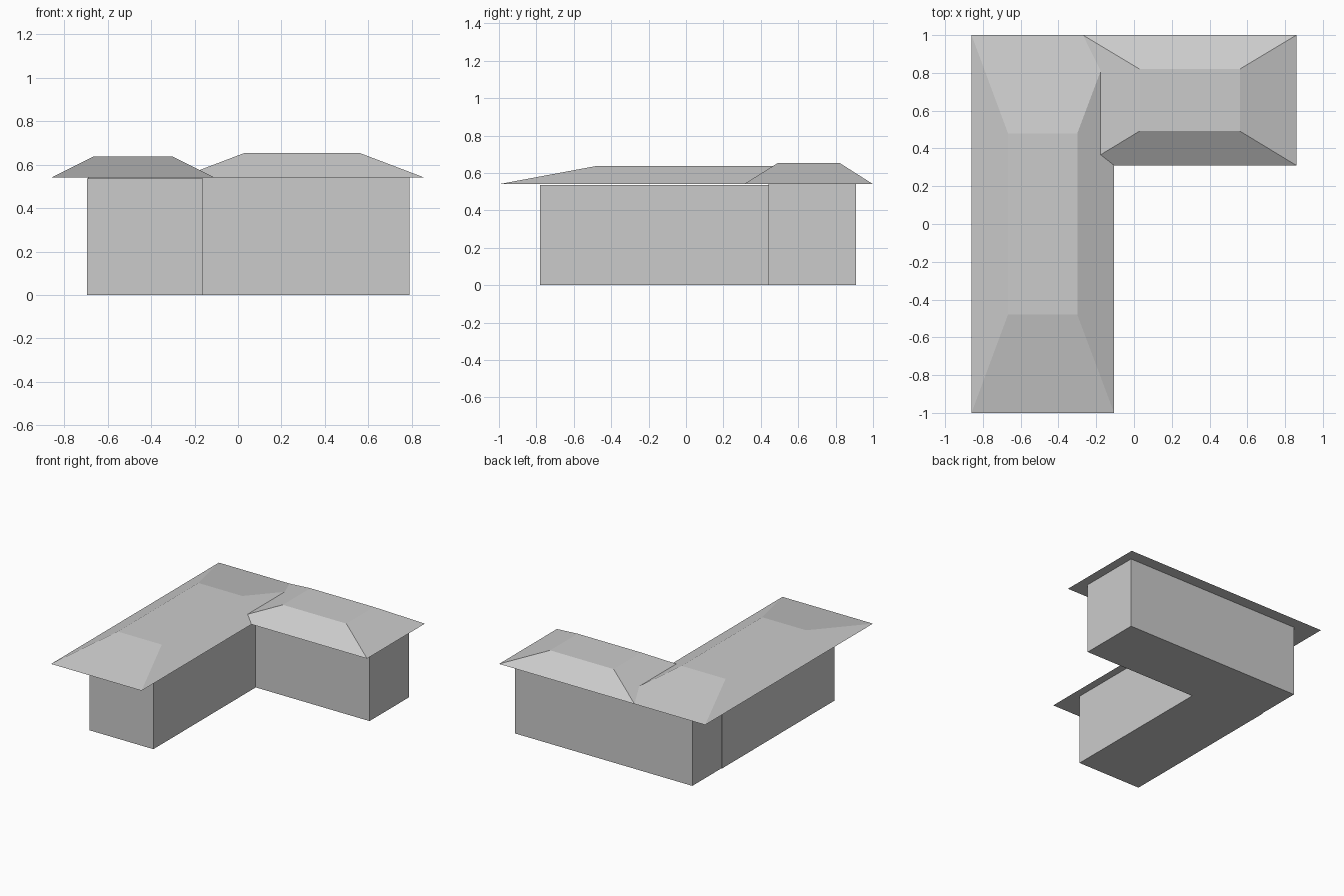
import bpy

if "Cube" in bpy.data.objects:
    bpy.data.objects.remove(bpy.data.objects["Cube"])


def add_mesh(name, verts, faces):
    mesh = bpy.data.meshes.new(name)
    mesh.from_pydata(verts, [], faces)
    obj = bpy.data.objects.new(name, mesh)
    bpy.context.collection.objects.link(obj)
    return obj


def frustum(name, base, z0, top, z1):
    """Closed block between two rectangles given as (x0, x1, y0, y1)."""
    def ring(r, z):
        x0, x1, y0, y1 = r
        return [(x0, y0, z), (x1, y0, z), (x1, y1, z), (x0, y1, z)]
    sides = [(i, (i + 1) % 4, (i + 1) % 4 + 4, i + 4) for i in range(4)]
    return add_mesh(name, ring(base, z0) + ring(top, z1),
                    [(3, 2, 1, 0), (4, 5, 6, 7)] + sides)


EAVES = 0.54

# Walls of the two overlapping wings
long_wall = (-0.695, -0.16, -0.78, 0.565)
cross_wall = (-0.69, 0.79, 0.44, 0.91)
frustum("long_wing_walls", long_wall, 0, long_wall, 0.536)
frustum("cross_wing_walls", cross_wall, 0, cross_wall, EAVES)

# Flat-topped hip roofs with wide eaves
frustum("long_wing_roof", (-0.86, -0.105, -1, 1), EAVES,
        (-0.667, -0.30, -0.48, 0.48), 0.637)
frustum("cross_wing_roof", (-0.27, 0.86, 0.31, 1), EAVES,
        (0.03, 0.56, 0.492, 0.82), 0.654)
